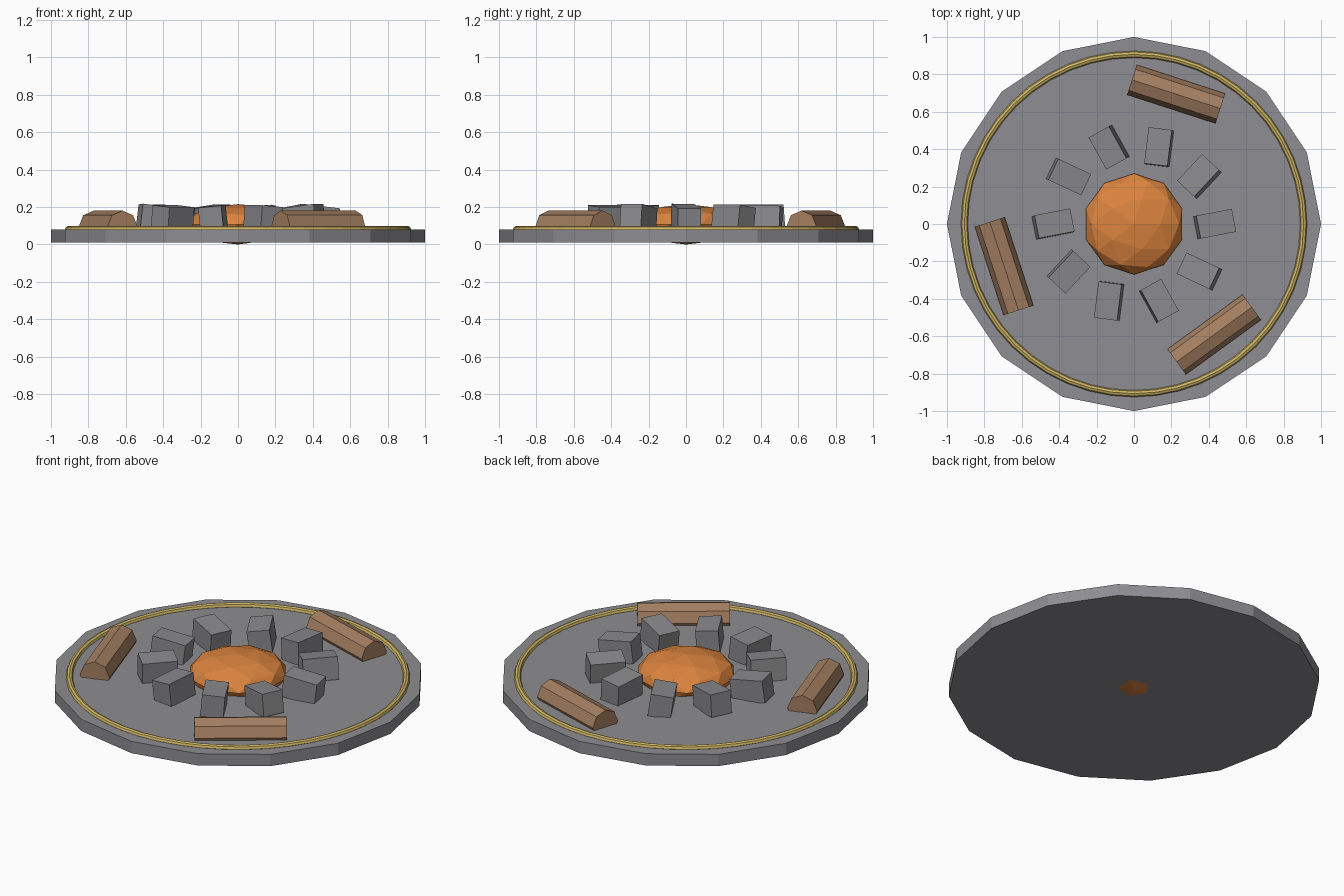
import bpy, math
from mathutils import Matrix

if "Cube" in bpy.data.objects:
    bpy.data.objects.remove(bpy.data.objects["Cube"])


def srgb(r, g, b):
    return tuple((c / 255 / 12.92) if c < 11 else ((c / 255 + 0.055) / 1.055) ** 2.4 for c in (r, g, b)) + (1.0,)


def material(name, rgb):
    m = bpy.data.materials.new(name)
    m.diffuse_color = srgb(*rgb)
    m.use_nodes = True
    m.node_tree.nodes["Principled BSDF"].inputs["Base Color"].default_value = m.diffuse_color
    return m


slab_grey = material("slab grey", (142, 141, 146))
stone_grey = material("stone grey", (138, 138, 141))
ember_orange = material("ember orange", (220, 132, 62))
gold = material("gold", (205, 180, 100))
wood_brown = material("wood brown", (164, 127, 97))


def finish(name, mat):
    ob = bpy.context.object
    ob.name = name
    ob.data.materials.append(mat)
    return ob


# Sixteen-sided base slab
bpy.ops.mesh.primitive_cylinder_add(vertices=16, radius=1, depth=0.07, location=(0, 0, 0.045))
finish("base_slab", slab_grey)

# Gold rim ring lying on the slab
bpy.ops.mesh.primitive_torus_add(major_segments=48, minor_segments=8, major_radius=0.907,
                                 minor_radius=0.018, location=(0, 0, 0.081))
finish("rim_ring", gold)

# Flattened faceted ember mound, its tip just below the slab
bpy.ops.mesh.primitive_ico_sphere_add(subdivisions=2, radius=0.27, location=(0, 0, 0.108))
finish("ember_mound", ember_orange).scale.z = 0.4

# Ring of ten leaning stones: (lean about length, lean about width)
leans = [(0.0, 0.12), (-0.14, 0.0), (-0.08, 0.03), (-0.14, 0.0), (0.0, -0.1),
         (0.03, -0.12), (-0.09, 0.0), (0.1, 0.03), (-0.08, 0.0), (0.0, -0.13)]
for i, (rx, ry) in enumerate(leans):
    a = math.tau * i / 10
    bpy.ops.mesh.primitive_cube_add(size=1, location=(0.432 * math.cos(a), 0.432 * math.sin(a), 0.14),
                                    rotation=(rx, ry, a + 0.19))
    finish(f"fire_stone_{i + 1}", stone_grey).scale = (0.195, 0.125, 0.13)

# Three eight-sided log seats, set square to the radius
for i, deg in enumerate((72, 198, 306)):
    a = math.radians(deg)
    bpy.ops.mesh.primitive_cylinder_add(vertices=8, radius=0.084, depth=0.497,
                                        location=(0.73 * math.cos(a), 0.73 * math.sin(a), 0.097))
    log = finish(f"log_seat_{i + 1}", wood_brown)
    log.rotation_euler = (math.pi / 2, 0, a)
